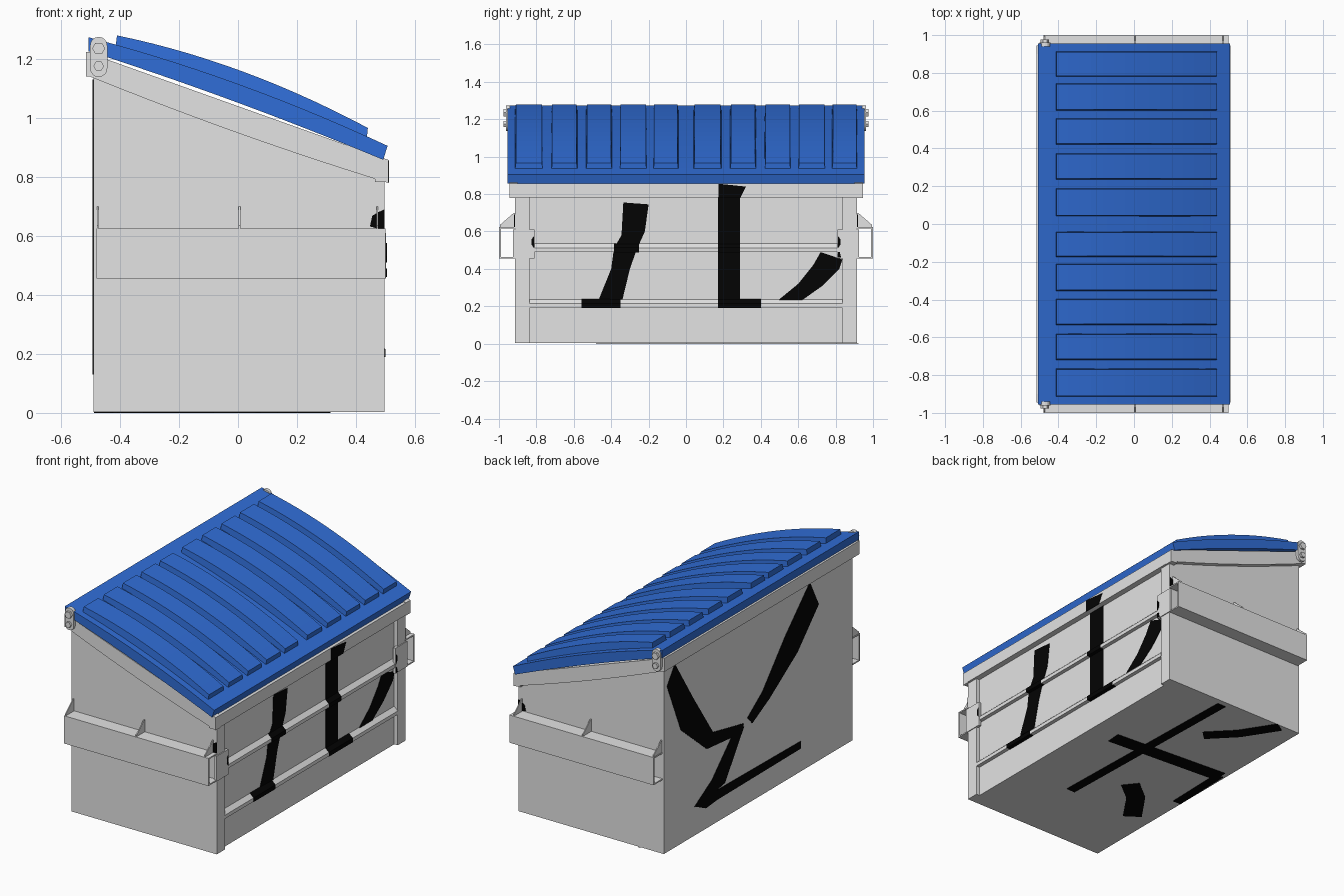
import bpy, bmesh, math
from mathutils import Vector

if "Cube" in bpy.data.objects:
    bpy.data.objects.remove(bpy.data.objects["Cube"])


def material(name, rgb):
    m = bpy.data.materials.new(name)
    m.diffuse_color = (*rgb, 1)
    m.use_nodes = True
    m.node_tree.nodes["Principled BSDF"].inputs["Base Color"].default_value = m.diffuse_color
    return m


GREY = material("grey_steel", (0.77, 0.77, 0.77))
BLUE = material("blue_plastic", (0.03, 0.155, 0.68))
BLACK = material("black_paint", (0.001, 0.001, 0.001))


def finish(name, bm, mat):
    bmesh.ops.recalc_face_normals(bm, faces=bm.faces[:])
    me = bpy.data.meshes.new(name)
    bm.to_mesh(me)
    bm.free()
    ob = bpy.data.objects.new(name, me)
    me.materials.append(mat)
    bpy.context.collection.objects.link(ob)
    return ob


def extrude(name, points, vec, mat, taper=None):
    """Extrude a flat outline; taper(v) may adjust the finished vertices."""
    bm = bmesh.new()
    f = bm.faces.new([bm.verts.new(p) for p in points])
    r = bmesh.ops.extrude_face_region(bm, geom=[f])
    bmesh.ops.translate(bm, vec=vec, verts=[v for v in r["geom"] if isinstance(v, bmesh.types.BMVert)])
    for v in bm.verts if taper else ():
        taper(v)
    return finish(name, bm, mat)


def prism(name, pts, y0, y1, mat, taper=None):
    return extrude(name, [(x, y0, z) for x, z in pts], (0, y1 - y0, 0), mat, taper)


def box(name, x0, x1, y0, y1, z0, z1, mat=GREY):
    return prism(name, [(x0, z0), (x1, z0), (x1, z1), (x0, z1)], y0, y1, mat)


def strip(name, pairs, place):
    """Thin painted plate through pairs of edge points."""
    bm = bmesh.new()
    rows = [[bm.verts.new(place(*p)) for p in (pr[:2], pr[2:])] for pr in pairs]
    for a, b in zip(rows, rows[1:]):
        bm.faces.new((a[0], a[1], b[1], b[0]))
    ob = finish(name, bm, BLACK)
    s = ob.modifiers.new("thickness", "SOLIDIFY")
    s.thickness, s.offset = 0.003, 0
    return ob


def band(path, w):
    """Edge pairs for a stroke of constant width."""
    out = []
    for i, p in enumerate(path):
        a, b = Vector(path[max(i - 1, 0)]), Vector(path[min(i + 1, len(path) - 1)])
        d = (b - a).normalized() * w / 2
        out.append((p[0] - d.y, p[1] + d.x, p[0] + d.y, p[1] - d.x))
    return out


def span(a, b, n=14):
    return [a + (b - a) * i / n for i in range(n + 1)]


# Slope curves: rim edges, lid sheet and skirt, lid ribs
def rim_top(x): return 1.223 - 0.357 * (x + 0.515)
def rim_low(x): return rim_top(x) - 0.078 - 0.013 * (1 - (x / 0.515) ** 2)
def lid_top(x): return 1.27 - 0.363 * (x + 0.5) + 0.026 * (1 - (x / 0.51) ** 2)
def lid_low(x): return 1.223 - 0.363 * (x + 0.5) + 0.012 * (1 - (x / 0.51) ** 2)
def rib_top(x): return lid_top(x) + 0.03 + 0.018 * (1 - (x / 0.44) ** 2)


# Container body with shallow recessed front
FX = 0.474
prism("container_body", [(-0.49, 0.003), (FX, 0.003), (FX, rim_top(FX) - 0.03),
                         (-0.49, rim_top(-0.49) - 0.03)], -0.915, 0.915, GREY)


# Front ledges (also reused for the paint that crosses them)
def ledge(name, z, y0, y1, mat, g=0.0):
    prism(name, [(FX - 0.01, z - g), (0.498 + g, z - g), (0.498 + g, z + 0.022 + g),
                 (FX, z + 0.045 + g), (FX - 0.01, z + 0.045 + g)], y0, y1, mat)


for z in (0.192, 0.49):
    ledge("front_ledge", z, -0.84, 0.84, GREY)

# Rim, front and back
box("front_rim", FX - 0.01, 0.51, -0.945, 0.945, 0.782, 0.857)
box("back_rim", -0.515, -0.48, -0.945, 0.945, 1.14, 1.222)

for s in (-1, 1):
    side = "left" if s < 0 else "right"
    # Corner post and side rim
    box(side + "_corner_post", FX - 0.01, 0.497, s * 0.838, s * 0.915, 0.003, 0.81)
    xs = span(-0.515, 0.51)
    prism(side + "_side_rim", [(x, rim_low(x)) for x in xs] + [(x, rim_top(x)) for x in xs[::-1]],
          s * 0.90, s * 0.945, GREY)
    # Open lifting pocket: outer wall, top, bottom, front lap plate
    box(side + "_pocket_wall", -0.48, 0.499, s * 0.99, s * 1.0, 0.455, 0.625)
    box(side + "_pocket_top", -0.48, 0.499, s * 0.91, s * 0.992, 0.617, 0.625)
    box(side + "_pocket_bottom", -0.48, 0.499, s * 0.91, s * 0.992, 0.455, 0.463)
    box(side + "_pocket_lap", 0.485, 0.502, s * 0.81, s * 0.925, 0.455, 0.61)
    # Triangular gussets
    for gx in (-0.475, 0.005, 0.472):
        tri = [(0.91, 0.62), (0.995, 0.62), (0.995, 0.635), (0.92, 0.70), (0.91, 0.70)]
        extrude(side + "_gusset", [(gx - 0.003, s * y, z) for y, z in tri], (0.006, 0, 0), GREY)
    # Hinge plate with rounded ends and two hex bolts
    cap = []
    for k in range(18):
        a = math.pi * (k if k < 9 else k - 1) / 8
        cap.append((-0.472 + 0.029 * math.cos(a), (1.245 if k < 9 else 1.167) + 0.029 * math.sin(a)))
    prism(side + "_hinge_plate", cap, s * 0.94, s * 0.962, GREY)
    for bz, br in ((1.235, 0.022), (1.175, 0.018)):
        prism(side + "_hinge_bolt", [(-0.472 + br * math.cos(k * math.pi / 3),
              bz + br * math.sin(k * math.pi / 3)) for k in range(6)], s * 0.96, s * 0.976, GREY)
    # Paint patch on the side beside the front gusset, and on the lap plate
    strip("paint_side_patch", [(0.447, 0.632, 0.47, 0.625), (0.455, 0.668, 0.497, 0.625),
                               (0.475, 0.68, 0.497, 0.69)], lambda x, z: (x, s * 0.917, z))
    strip("paint_lap_patch", [(s * 0.812, 0.575, s * 0.825, 0.56), (s * 0.812, 0.51, s * 0.826, 0.53)],
          lambda y, z: (0.503, y, z))

# Two domed lids, each with five raised ribs
RIBS = [(0.04, 0.19), (0.235, 0.375), (0.42, 0.56), (0.60, 0.745), (0.78, 0.915)]
for name, off in (("left_lid", -0.955), ("right_lid", 0.0)):
    xs = span(-0.507, 0.507)
    prism(name, [(x - 0.015 * (x + 0.5), lid_low(x)) for x in xs]
          + [(x, lid_top(x)) for x in xs[::-1]], off, off + 0.955, BLUE)
    for y0, y1 in RIBS:
        mid = off + (y0 + y1) / 2

        def taper(v, mid=mid):  # narrow the rib towards its top
            if v.co.z > lid_top(v.co.x) + 0.01:
                v.co.y = mid + (v.co.y - mid) * 0.93
        prism(name + "_rib", [(x, lid_top(x) - 0.01) for x in span(-0.415, 0.436)]
              + [(x, rib_top(x)) for x in span(0.44, -0.41)], off + y0, off + y1, BLUE, taper)


# Paint strokes on the recessed front
def front(y, z): return (FX + 0.002, y, z)


strip("paint_front_a", [(-0.335, 0.755, -0.20, 0.745), (-0.345, 0.58, -0.22, 0.60),
                        (-0.385, 0.51, -0.265, 0.50), (-0.40, 0.40, -0.30, 0.40),
                        (-0.465, 0.24, -0.34, 0.235)], front)
strip("paint_front_b", [(0.17, 0.80, 0.29, 0.80), (0.17, 0.22, 0.29, 0.22)], front)
strip("paint_front_c", [(0.49, 0.23, 0.61, 0.225), (0.60, 0.32, 0.73, 0.31), (0.68, 0.42, 0.82, 0.40),
                        (0.72, 0.49, 0.836, 0.45)], front)
strip("paint_lap_c", [(0.812, 0.49, 0.81, 0.46), (0.822, 0.49, 0.83, 0.46)],
      lambda y, z: (0.503, y, z))
strip("paint_front_rim", [(0.175, 0.855, 0.32, 0.84), (0.175, 0.78, 0.29, 0.78)],
      lambda y, z: (0.5105, y, z))
for z, y0, y1 in ((0.192, -0.56, -0.35), (0.192, 0.17, 0.40), (0.49, -0.385, -0.25),
                  (0.49, 0.17, 0.29)):
    ledge("paint_on_ledge", z, y0, y1, BLACK, 0.002)


# Paint strokes on the back
def back(y, z): return (-0.4915, y, z)


strip("paint_back_a", [(-0.50, 1.13, -0.585, 0.965), (-0.26, 0.89, -0.38, 0.75),
                       (-0.04, 0.635, -0.11, 0.57), (0.105, 0.53, 0.06, 0.48)], back)
strip("paint_back_b", [(0.81, 1.13, 0.885, 1.02), (0.63, 0.85, 0.75, 0.70), (0.44, 0.57, 0.50, 0.49),
                       (0.14, 0.51, 0.17, 0.46)], back)
strip("paint_back_c", [(0.14, 0.49, 0.26, 0.47), (0.325, 0.215, 0.45, 0.28),
                       (0.41, 0.20, 0.62, 0.18)], back)
strip("paint_back_d", [(0.615, 0.18, 0.51, 0.13), (0.41, 0.20, 0.40, 0.14),
                       (-0.41, 0.19, -0.41, 0.145)], back)

# Paint strokes underneath
for i, (path, w) in enumerate([
        ([(0.105, -0.45), (0.07, 0.88)], 0.06),
        ([(0.31, 0.18), (-0.46, 0.235)], 0.095),
        ([(-0.45, 0.24), (-0.46, -0.16)], 0.055),
        ([(-0.115, -0.17), (-0.24, -0.27), (-0.365, -0.45)], 0.11),
        ([(-0.075, 0.54), (-0.22, 0.69), (-0.355, 0.9)], 0.08)]):
    strip("paint_under_%d" % i, band(path, w), lambda x, y: (x, y, 0.0015))
